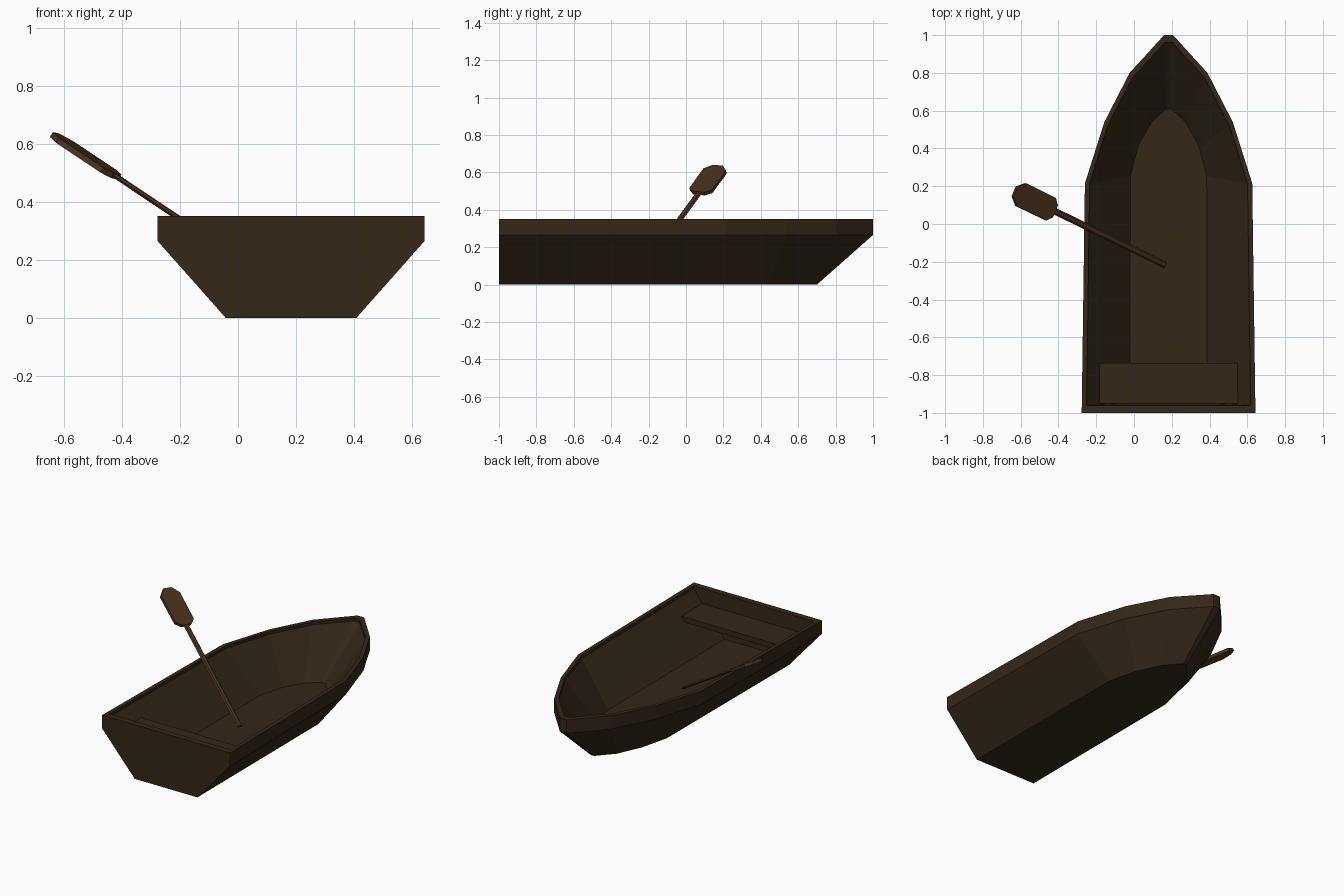
import bpy, bmesh
from mathutils import Vector

if "Cube" in bpy.data.objects:
    bpy.data.objects.remove(bpy.data.objects["Cube"])

CX = 0.183  # boat centreline


def material(name, rgb):
    m = bpy.data.materials.new(name)
    m.diffuse_color = (*rgb, 1)
    m.use_nodes = True
    m.node_tree.nodes["Principled BSDF"].inputs["Base Color"].default_value = m.diffuse_color
    return m


hull_wood = material("dark_wood", (0.034, 0.020, 0.0095))
oar_wood = material("oar_wood", (0.066, 0.031, 0.013))


def finish(name, bm, mat):
    bmesh.ops.recalc_face_normals(bm, faces=bm.faces)
    me = bpy.data.meshes.new(name)
    bm.to_mesh(me)
    bm.free()
    me.materials.append(mat)
    ob = bpy.data.objects.new(name, me)
    bpy.context.collection.objects.link(ob)
    return ob


def loft(name, rings, mat):
    """Skin a stack of closed rings and cap both ends."""
    bm = bmesh.new()
    loops = [[bm.verts.new(p) for p in r] for r in rings]
    n = len(loops[0])
    for a, b in zip(loops, loops[1:]):
        for i in range(n):
            j = (i + 1) % n
            bm.faces.new((a[i], a[j], b[j], b[i]))
    bm.faces.new(loops[0])
    bm.faces.new(loops[-1])
    return finish(name, bm, mat)


def outline(half, z):
    """Mirror a half outline (half width, y) into a closed ring."""
    return ([(CX + w, y, z) for w, y in half] +
            [(CX - w, y, z) for w, y in reversed(half)])


# Hull: outer bottom, outer rim, inner rim, inner floor
bottom = [(0.225, -1), (0.222, 0.25), (0.175, 0.44), (0.102, 0.60), (0.012, 0.70)]
rim = [(0.46, -1), (0.443, 0.215), (0.34, 0.54), (0.206, 0.80), (0.024, 1.0)]
inner = [(0.434, -0.96), (0.418, 0.21), (0.322, 0.52), (0.19, 0.775), (0.02, 0.96)]
floor = [(0.205, -0.95), (0.202, 0.255), (0.158, 0.42), (0.09, 0.54), (0.012, 0.61)]
loft("hull", [outline(bottom, 0), outline(rim, 0.265), outline(rim, 0.352),
              outline(inner, 0.352), outline(inner, 0.333), outline(floor, 0.07)], hull_wood)

# Seat plank across the stern, tapered to the hull sides
seat = [(0.367, -0.95), (0.364, -0.735)]
seat_low = [(0.335, -0.95), (0.332, -0.735)]
loft("seat", [outline(seat_low, 0.225), outline(seat, 0.26)], hull_wood)

# Oar axes: along the shaft, across the blade (slightly twisted), through the blade
start = Vector((0.165, -0.217, 0.097))
along = (Vector((-0.637, 0.174, 0.633)) - start).normalized()
across = (Vector((0, 1, 0)) - along * along.y).normalized()
across = (across - 0.14 * along.cross(across)).normalized()
through = along.cross(across)


def oar_point(s, w, t):
    return start + along * s + across * w + through * t


# Oar shaft: flattened six-sided rod
hexagon = [(0.018, 0), (0.010, 0.008), (-0.010, 0.008),
           (-0.018, 0), (-0.010, -0.008), (0.010, -0.008)]
loft("oar_shaft", [[oar_point(s, w, t) for w, t in hexagon] for s in (0, 0.79)], oar_wood)

# Oar blade: flat plate with clipped corners
blade = [(0.76, 0.034), (0.79, 0.065), (0.99, 0.066), (1.035, 0.028)]
plate = blade + [(s, -w) for s, w in reversed(blade)]
loft("oar_blade", [[oar_point(s, w, t) for s, w in plate] for t in (-0.01, 0.01)], oar_wood)
